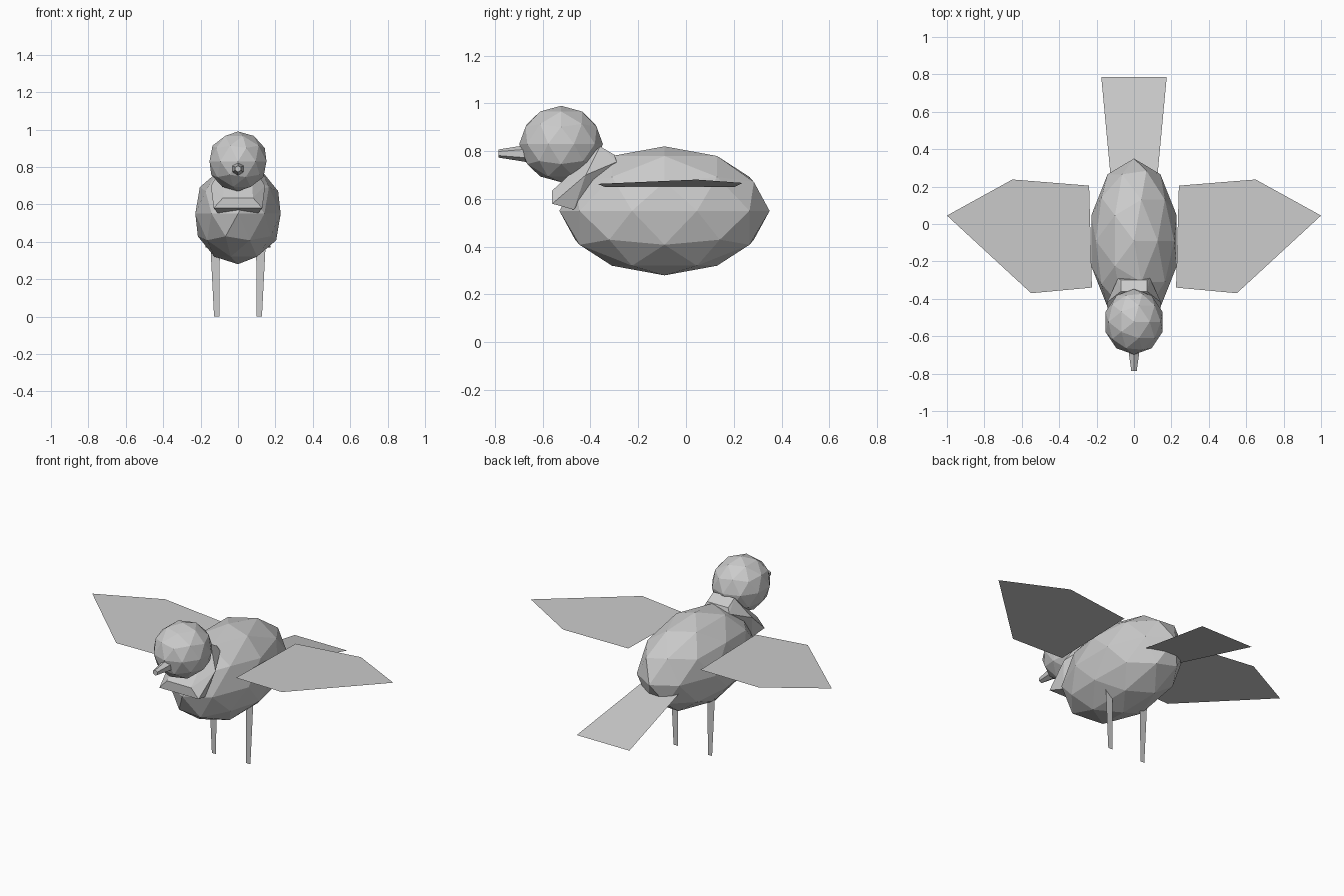
import bpy, bmesh, math
from mathutils import Matrix

if "Cube" in bpy.data.objects:
    bpy.data.objects.remove(bpy.data.objects["Cube"])

grey = bpy.data.materials.new("plain_grey")
grey.diffuse_color = (0.6, 0.6, 0.6, 1)
grey.use_nodes = True
grey.node_tree.nodes["Principled BSDF"].inputs["Base Color"].default_value = grey.diffuse_color


def finish(name, bm):
    """Turn a bmesh into a flat-shaded grey object."""
    mesh = bpy.data.meshes.new(name)
    bm.to_mesh(mesh)
    bm.free()
    mesh.materials.append(grey)
    obj = bpy.data.objects.new(name, mesh)
    bpy.context.collection.objects.link(obj)
    return obj


def ball(name, centre, radii):
    bm = bmesh.new()
    m = Matrix.Translation(centre) @ Matrix.Diagonal((*radii, 1))
    bmesh.ops.create_icosphere(bm, subdivisions=2, radius=1, matrix=m)
    return finish(name, bm)


def sheet(name, points):
    bm = bmesh.new()
    bm.faces.new([bm.verts.new(p) for p in points])
    return finish(name, bm)


# Body and head
ball("body", (0, -0.09, 0.55), (0.24, 0.44, 0.27))
ball("head", (0, -0.523, 0.83), (0.16, 0.175, 0.16))

# Neck: faceted block between body and head
bm = bmesh.new()
half = [(0.13, -0.56, 0.58), (0.11, -0.47, 0.555), (0.08, -0.56, 0.635),
        (0.145, -0.42, 0.70), (0.085, -0.29, 0.755), (0.07, -0.30, 0.785),
        (0.07, -0.36, 0.82)]
for x, y, z in half:
    for s in (-1, 1):
        bm.verts.new((s * x, y, z))
bmesh.ops.convex_hull(bm, input=bm.verts[:])
finish("neck", bm)

# Beak: blunt six-sided cone pointing forward
bm = bmesh.new()
m = Matrix.Translation((0, -0.725, 0.79)) @ Matrix.Rotation(math.radians(90), 4, 'X')
bmesh.ops.create_cone(bm, cap_ends=True, segments=6, radius1=0.036,
                      radius2=0.017, depth=0.12, matrix=m)
finish("beak", bm)

# Wings and legs: thin flat sheets, mirrored
for side, s in (("left", 1), ("right", -1)):
    outline = [(0.225, -0.34), (0.55, -0.37), (1.0, 0.045), (0.65, 0.238), (0.24, 0.205)]
    sheet(side + "_wing", [(s * x, y, 0.65 + 0.04 * (x - 0.225)) for x, y in outline][::s])
    leg = [(0.10, 0), (0.128, 0), (0.147, 0.37), (0.097, 0.37)]
    sheet(side + "_leg", [(s * x, -0.065, z) for x, z in leg][::s])

# Tail: flat fan sloping down to the back
sheet("tail", [(-0.12, 0.2, 0.50), (0.12, 0.2, 0.50),
               (0.175, 0.787, 0.37), (-0.175, 0.787, 0.37)])
